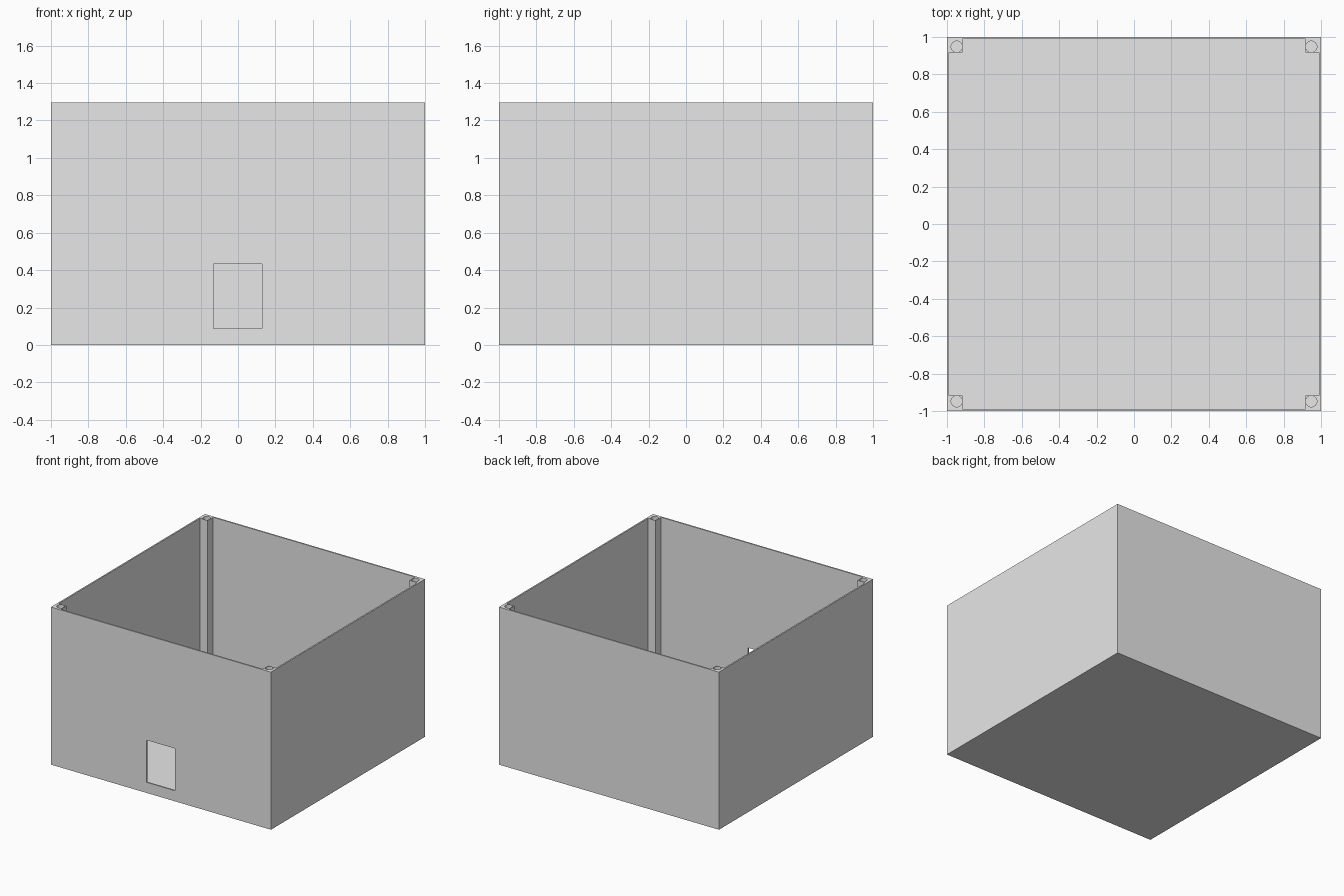
import bpy
import bmesh
from mathutils import Matrix

cube = bpy.data.objects.get("Cube")
if cube:
    bpy.data.objects.remove(cube, do_unlink=True)

HEIGHT = 1.295
WALL = 0.012
POST = 0.082          # outer face to inner face of a corner post
HOLE_AT = 0.948
HOLE_R = 0.03
HOLE_DEPTH = 0.3

grey = bpy.data.materials.new("light grey")
grey.use_nodes = True
grey.diffuse_color = (0.8, 0.8, 0.8, 1)
grey.node_tree.nodes["Principled BSDF"].inputs["Base Color"].default_value = (0.8, 0.8, 0.8, 1)


def finish(name, bm):
    bmesh.ops.recalc_face_normals(bm, faces=bm.faces)
    mesh = bpy.data.meshes.new(name)
    bm.to_mesh(mesh)
    bm.free()
    mesh.materials.append(grey)
    obj = bpy.data.objects.new(name, mesh)
    bpy.context.collection.objects.link(obj)
    return obj


def add_box(bm, low, high):
    size = [b - a for a, b in zip(low, high)]
    mid = [(a + b) / 2 for a, b in zip(low, high)]
    bmesh.ops.create_cube(bm, size=1, matrix=Matrix.Translation(mid) @ Matrix.Diagonal((*size, 1)))


def cut(target, cutter):
    cutter.hide_render = True
    cutter.hide_viewport = True
    mod = target.modifiers.new(cutter.name, 'BOOLEAN')
    mod.operation = 'DIFFERENCE'
    mod.solver = 'EXACT'
    mod.object = cutter


# Enclosure: outline with square corner posts, hollowed down to a thin floor
bm = bmesh.new()
add_box(bm, (-1, -1, 0), (1, 1, HEIGHT))
enclosure = finish("enclosure", bm)

# Cavity cutter: plus-shaped prism that leaves the corner posts standing
a, b = 1 - WALL, 1 - POST
quarter = [(a, b), (b, b), (b, a)]
outline = []
for turn in range(4):
    for x, y in quarter:
        for _ in range(turn):
            x, y = -y, x
        outline.append((x, y))
bm = bmesh.new()
base = bm.faces.new([bm.verts.new((x, y, WALL)) for x, y in outline])
top = bmesh.ops.extrude_face_region(bm, geom=[base])["geom"]
bmesh.ops.translate(bm, vec=(0, 0, HEIGHT),
                    verts=[v for v in top if isinstance(v, bmesh.types.BMVert)])
cut(enclosure, finish("cavity_cutter", bm))

# Front window opening
bm = bmesh.new()
add_box(bm, (-0.132, -1.1, 0.087), (0.129, -0.9, 0.434))
upright = [e for e in bm.edges if abs(e.verts[0].co.y - e.verts[1].co.y) > 0.1]
bmesh.ops.bevel(bm, geom=upright, offset=0.006, segments=3, profile=0.5, affect='EDGES')
cut(enclosure, finish("window_cutter", bm))

# Screw holes in the corner posts
bm = bmesh.new()
for sx in (-1, 1):
    for sy in (-1, 1):
        bmesh.ops.create_cone(bm, cap_ends=True, segments=32, radius1=HOLE_R, radius2=HOLE_R,
                              depth=HOLE_DEPTH * 2,
                              matrix=Matrix.Translation((sx * HOLE_AT, sy * HOLE_AT, HEIGHT)))
cut(enclosure, finish("screw_hole_cutter", bm))

# Apply the cuts and keep edges crisp
bpy.context.view_layer.update()
graph = bpy.context.evaluated_depsgraph_get()
result = bpy.data.meshes.new_from_object(enclosure.evaluated_get(graph))
enclosure.modifiers.clear()
enclosure.data = result
for obj in [o for o in bpy.data.objects if o.name.endswith("_cutter")]:
    bpy.data.objects.remove(obj, do_unlink=True)
bpy.ops.object.select_all(action='DESELECT')
enclosure.select_set(True)
bpy.context.view_layer.objects.active = enclosure
bpy.ops.object.shade_smooth_by_angle()
